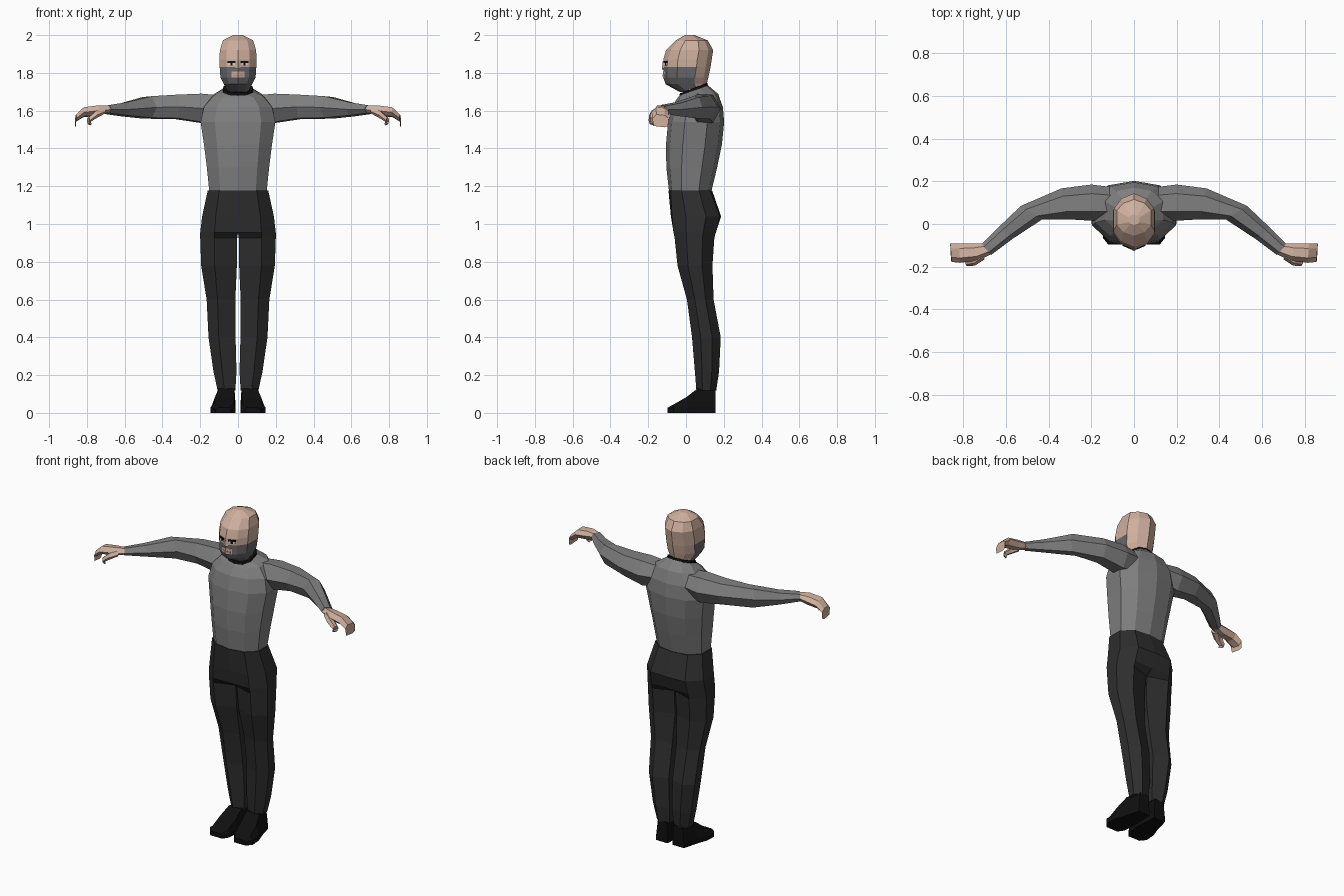
import bpy, bmesh
from mathutils import Vector

old = bpy.data.objects.get("Cube")
if old:
    bpy.data.objects.remove(old, do_unlink=True)


def material(name, rgb):
    m = bpy.data.materials.new(name)
    m.use_nodes = True
    m.diffuse_color = (*rgb, 1)
    node = next(n for n in m.node_tree.nodes if n.type == 'BSDF_PRINCIPLED')
    node.inputs["Base Color"].default_value = (*rgb, 1)
    node.inputs["Roughness"].default_value = 0.9
    return m


skin = material("skin", (0.62, 0.43, 0.34))
shirt_grey = material("shirt grey", (0.21, 0.21, 0.21))
trouser_black = material("trouser charcoal", (0.027, 0.027, 0.027))
shoe_black = material("shoe black", (0.005, 0.005, 0.005))
beard_grey = material("beard grey", (0.14, 0.14, 0.145))
lip = material("lip pink", (0.55, 0.3, 0.25))
eye_white = material("eye white", (0.7, 0.7, 0.7))


def loft(name, rings, mats, rule=None):
    """Skin a row of equal rings, then mirror the half across x = 0."""
    bm = bmesh.new()
    rows = [[bm.verts.new(p) for p in ring] for ring in rings]
    n = len(rows[0])
    for a, b in zip(rows, rows[1:]):
        for i in range(n):
            j = (i + 1) % n
            bm.faces.new((a[i], a[j], b[j], b[i]))
    bm.faces.new(rows[0])
    bm.faces.new(rows[-1])
    bmesh.ops.recalc_face_normals(bm, faces=bm.faces)
    inner = [f for f in bm.faces if all(abs(v.co.x) < 1e-5 for v in f.verts)]
    bmesh.ops.delete(bm, geom=inner, context='FACES')
    if rule:
        for f in bm.faces:
            f.material_index = rule(f.calc_center_median())
    mesh = bpy.data.meshes.new(name)
    bm.to_mesh(mesh)
    bm.free()
    for m in mats:
        mesh.materials.append(m)
    ob = bpy.data.objects.new(name, mesh)
    bpy.context.collection.objects.link(ob)
    mod = ob.modifiers.new("Mirror", 'MIRROR')
    mod.use_clip = True
    return ob


def section(z, x0, x1, yf, yb, k=1.0, c=0.86, tilt=0.0):
    """Half body ring: k scales depth at the inner edge, c at the corners."""
    ym, h = (yf + yb) / 2, (yb - yf) / 2
    xp = x0 + (x1 - x0) * 0.62
    pts = [(x0, -k), (xp, -c), (x1, -0.4), (x1, 0.4), (xp, c), (x0, k)]
    return [(x, ym + h * s, z + tilt * (ym + h * s)) for x, s in pts]


def limb_ring(front, back, low, high):
    """Six sided ring between a front and a back point."""
    f, b = Vector(front), Vector(back)
    mid = (low + high) / 2
    pts = [(0, mid), (0.25, high), (0.75, high - 0.005),
           (1, mid), (0.75, low), (0.25, low + 0.005)]
    return [(*f.lerp(b, t), z) for t, z in pts]


# Shirt body
loft("shirt_body", [
    section(1.155, 0, .150, -.088, .130),
    section(1.30, 0, .165, -.104, .165),
    section(1.42, 0, .180, -.106, .190),
    section(1.54, 0, .198, -.095, .202),
    section(1.62, 0, .180, -.075, .195),
    section(1.672, 0, .135, -.045, .170, tilt=.1),
    section(1.695, 0, .075, -.030, .115, tilt=.35),
], [shirt_grey])

# Sleeves
loft("sleeves", [
    limb_ring((.08, .02), (.08, .17), 1.56, 1.68),
    limb_ring((.19, .015), (.20, .185), 1.535, 1.69),
    limb_ring((.31, .022), (.34, .167), 1.555, 1.685),
    limb_ring((.43, .022), (.53, .085), 1.558, 1.677),
    limb_ring((.57, -.070), (.635, -.015), 1.570, 1.645),
    limb_ring((.67, -.145), (.715, -.095), 1.582, 1.630),
], [shirt_grey])

# Hands with curled fingers
loft("hands", [
    limb_ring((.665, -.14), (.71, -.092), 1.586, 1.627),
    limb_ring((.735, -.172), (.755, -.092), 1.572, 1.628),
    limb_ring((.815, -.182), (.82, -.092), 1.565, 1.618),
    limb_ring((.855, -.178), (.862, -.092), 1.540, 1.580),
    limb_ring((.858, -.172), (.862, -.095), 1.512, 1.526),
], [skin])
loft("thumbs", [
    limb_ring((.70, -.165), (.73, -.125), 1.578, 1.615),
    limb_ring((.745, -.195), (.765, -.150), 1.555, 1.600),
    limb_ring((.785, -.198), (.80, -.165), 1.530, 1.565),
    limb_ring((.775, -.192), (.785, -.168), 1.522, 1.535),
], [skin])

# Trousers: hips joined at the centre, splitting into two legs
loft("trousers", [
    section(1.178, 0, .160, -.093, .138, c=.9),
    section(1.04, 0, .190, -.080, .186, c=.95),
    section(.955, 0, .200, -.066, .158, c=1),
    section(.925, .004, .200, -.060, .150, k=.6, c=1),
    section(.78, .006, .195, -.045, .140, k=.55, c=1),
    section(.60, .014, .166, .005, .146, k=.55, c=1),
    section(.40, .013, .156, .032, .184, k=.55, c=1),
    section(.22, .008, .130, .047, .175, k=.6, c=1),
    section(.118, .014, .108, .055, .160, k=.6, c=1),
], [trouser_black])


# Shoes, from heel to toe
def shoe_ring(y, x0, x1, top):
    inset = (x1 - x0) * 0.15
    low = min(0.03, top * 0.7)
    return [(x0, y, 0), (x1, y, 0), (x1, y, low),
            (x1 - inset, y, top), (x0 + inset * 0.4, y, top), (x0, y, low)]


loft("shoes", [
    shoe_ring(.155, .018, .095, .125),
    shoe_ring(.06, .012, .120, .128),
    shoe_ring(0, .012, .142, .082),
    shoe_ring(-.065, .018, .146, .045),
    shoe_ring(-.097, .04, .120, .028),
], [shoe_black])

# Collar and neck
loft("collar", [
    section(1.680, 0, .082, -.038, .120, tilt=.38),
    section(1.704, 0, .076, -.032, .112, tilt=.38),
], [shoe_black])
loft("neck", [
    section(1.66, 0, .062, -.015, .095),
    section(1.77, 0, .062, -.020, .100),
], [skin])


# Head with a bearded jaw
def jaw(c):
    return 1 if c.z < 1.835 and c.y < 0.03 else 0


FACE_Y, CORNER_X, CORNER_Y = -.12, .058, -.096
loft("head", [
    section(1.70, 0, .055, -.035, .105),
    section(1.74, 0, .075, -.108, .110, c=.8),
    section(1.775, 0, .093, FACE_Y, .118, c=.8),
    section(1.83, 0, .097, FACE_Y, .130, c=.8),
    section(1.87, 0, .098, FACE_Y, .136, c=.8),
    section(1.92, 0, .096, -.106, .144, c=.8),
    section(1.972, 0, .080, -.055, .115, c=.8),
    section(2.0, 0, .025, -.005, .045, c=.8),
], [skin, beard_grey], jaw)


# Face details as thin plates lying on the sloping front of the head
def plate(name, x0, x1, z0, z1, mat, lift=.003):
    rings = []
    for x in (x0, x1):
        y = FACE_Y + (CORNER_Y - FACE_Y) * x / CORNER_X
        rings.append([(x, y + .003, z0), (x, y - lift, z0),
                      (x, y - lift, z1), (x, y + .003, z1)])
    loft(name, rings, [mat])


plate("mouth_surround", 0, .034, 1.775, 1.808, skin)
plate("lips", 0, .026, 1.781, 1.792, lip, .005)
plate("eye_whites", .018, .052, 1.841, 1.853, eye_white)
plate("pupils", .029, .041, 1.840, 1.854, shoe_black, .004)
plate("eyelids", .014, .055, 1.853, 1.863, shoe_black, .005)

# Nose
loft("nose", [
    [(0, -.123, 1.862), (.006, -.118, 1.862), (0, -.112, 1.862)],
    [(0, -.128, 1.822), (.014, -.117, 1.822), (0, -.112, 1.822)],
    [(0, -.121, 1.814), (.010, -.116, 1.814), (0, -.112, 1.814)],
], [skin])
